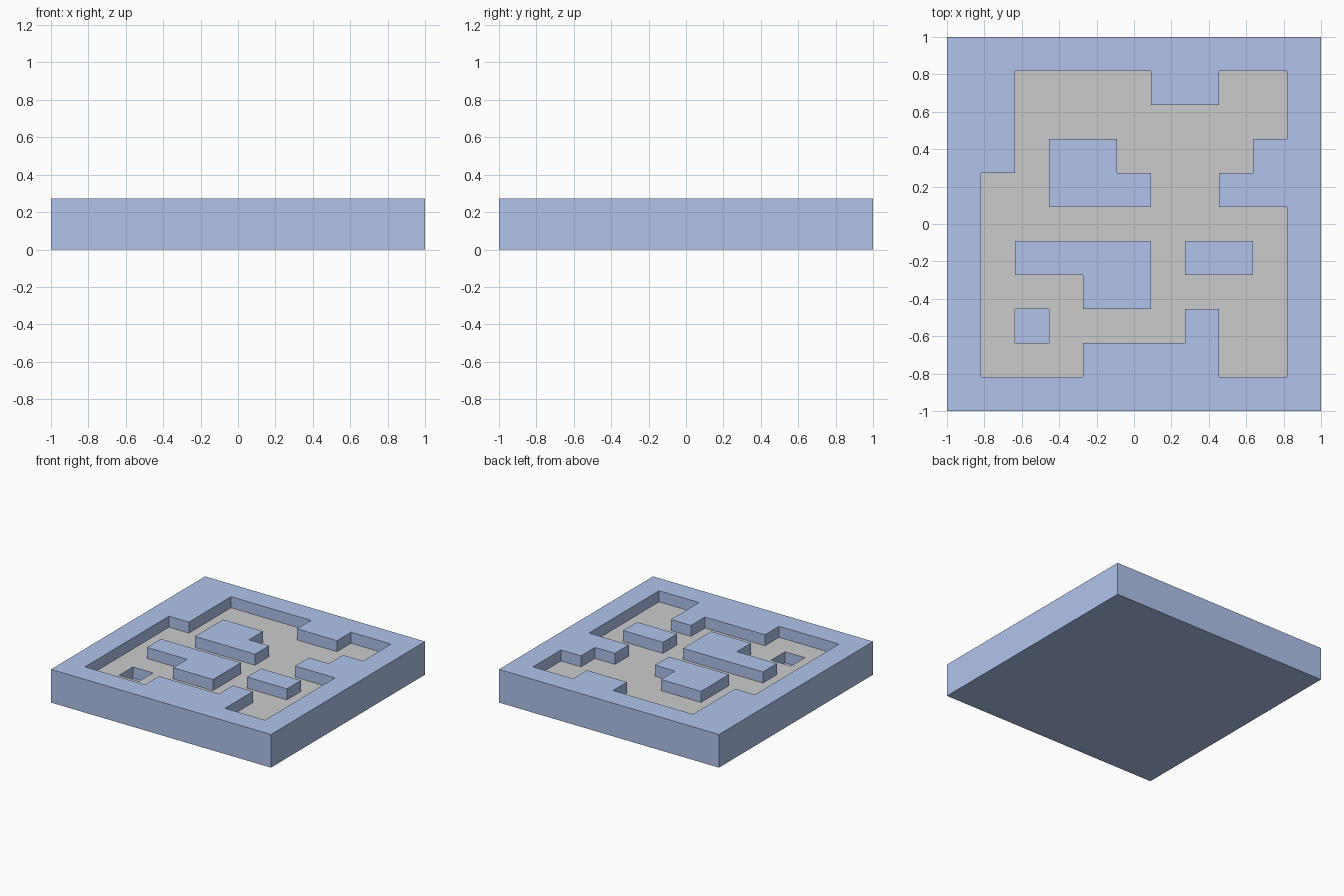
import bpy
import bmesh
from mathutils import Vector

if "Cube" in bpy.data.objects:
    bpy.data.objects.remove(bpy.data.objects["Cube"])

# Plan of the tile, back row first: # wall, . walkway, o pit
PLAN = [
    "###########",
    "##....##..#",
    "##........#",
    "##.##....##",
    "#..###..###",
    "#.........#",
    "#.####.##.#",
    "#...##....#",
    "#.o....#..#",
    "#...####..#",
    "###########",
]
N = len(PLAN)
CELL = 2 / N
HEIGHT = {"#": 1.5 * CELL, ".": CELL, "o": 0.5 * CELL}
SIDES = [Vector(d) for d in ((1, 0), (0, 1), (-1, 0), (0, -1))]


def kind(col, row):
    return PLAN[row][col] if 0 <= col < N and 0 <= row < N else None


def quad(bm, points):
    bm.faces.new([bm.verts.new(p) for p in points])


def flat_square(bm, centre, half, z):
    corners = ((-1, -1), (1, -1), (1, 1), (-1, 1))
    quad(bm, [(centre.x + x * half, centre.y + y * half, z) for x, y in corners])


def finish(bm, name, material=None):
    bmesh.ops.remove_doubles(bm, verts=bm.verts, dist=1e-4)
    bmesh.ops.dissolve_limit(bm, angle_limit=0.01, verts=bm.verts, edges=bm.edges)
    mesh = bpy.data.meshes.new(name)
    bm.to_mesh(mesh)
    bm.free()
    obj = bpy.data.objects.new(name, mesh)
    bpy.context.collection.objects.link(obj)
    if material:
        mesh.materials.append(material)
    return obj


blue = bpy.data.materials.new("blue")
blue.diffuse_color = (0.44, 0.55, 0.84, 1)
blue.use_nodes = True
blue.node_tree.nodes["Principled BSDF"].inputs["Base Color"].default_value = blue.diffuse_color

walls, floor = bmesh.new(), bmesh.new()

for row in range(N):
    for col in range(N):
        here = kind(col, row)
        top = HEIGHT[here]
        centre = Vector((col - (N - 1) / 2, (N - 1) / 2 - row)) * CELL

        # Top of the cell: grey walkway or blue wall / pit bottom
        flat_square(floor if here == "." else walls, centre, CELL / 2, top)

        # Upright faces wherever the neighbour is lower
        for d in SIDES:
            low = HEIGHT.get(kind(col + int(d.x), row - int(d.y)), 0)
            if low < top:
                along = Vector((-d.y, d.x))
                a = centre + (d - along) * CELL / 2
                b = centre + (d + along) * CELL / 2
                quad(walls, [(*a, low), (*b, low), (*b, top), (*a, top)])

# Underside
quad(walls, [(-1, -1, 0), (-1, 1, 0), (1, 1, 0), (1, -1, 0)])

finish(walls, "maze_walls", blue)
finish(floor, "walkway_floor")
